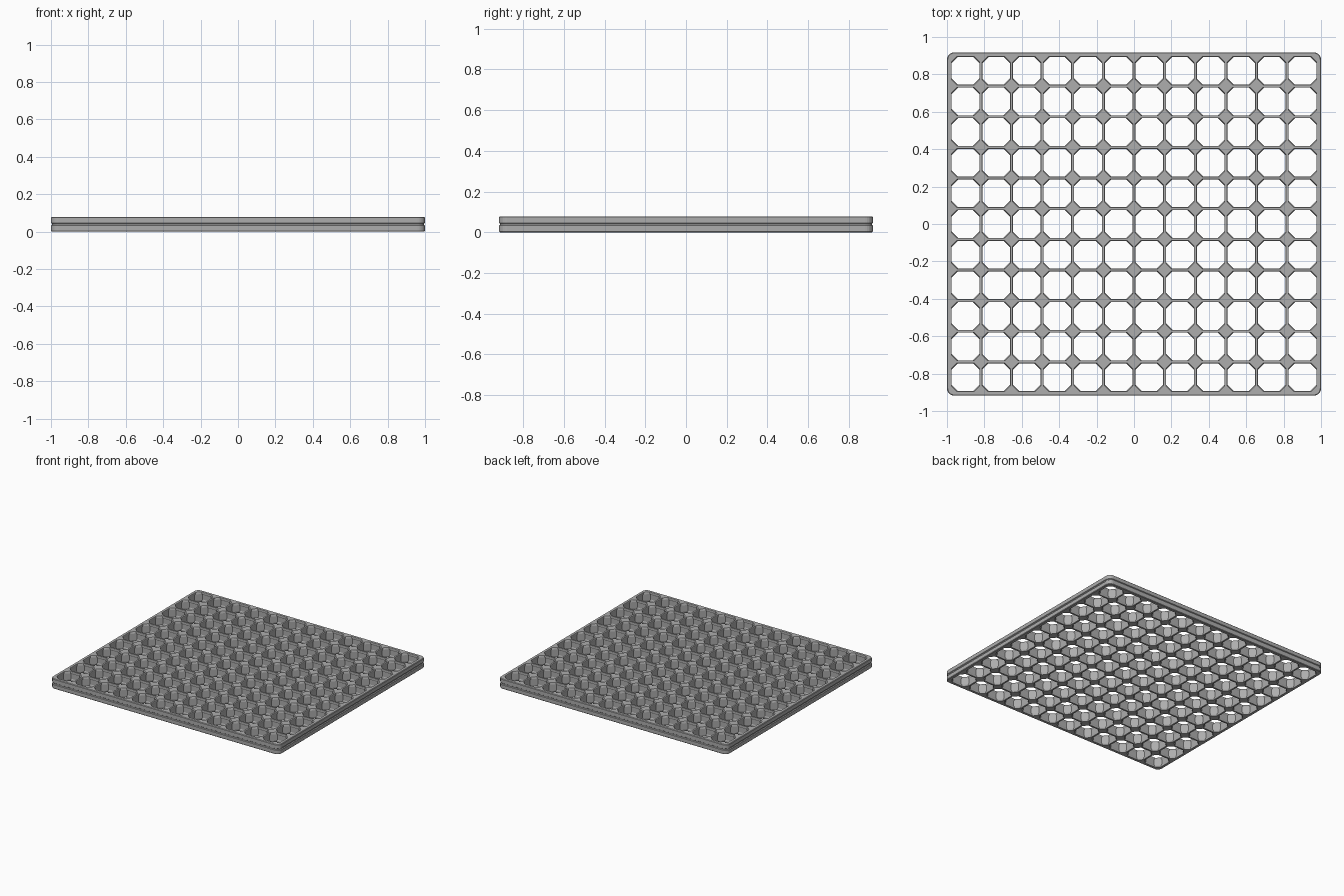
import bpy, bmesh, math

if "Cube" in bpy.data.objects:
    bpy.data.objects.remove(bpy.data.objects["Cube"])

COLS, ROWS, PITCH, H = 12, 11, 0.1638, 0.078
GX, GY = COLS * PITCH / 2, ROWS * PITCH / 2
BORDER = 1.0 - GX

grey = bpy.data.materials.new("plain grey")
grey.use_nodes = True
colour = (0.42, 0.42, 0.42, 1)
grey.diffuse_color = colour
grey.node_tree.nodes["Principled BSDF"].inputs["Base Color"].default_value = colour


def finish(bm, name):
    bmesh.ops.remove_doubles(bm, verts=bm.verts, dist=1e-5)
    bmesh.ops.recalc_face_normals(bm, faces=bm.faces)
    mesh = bpy.data.meshes.new(name)
    bm.to_mesh(mesh)
    bm.free()
    mesh.materials.append(grey)
    obj = bpy.data.objects.new(name, mesh)
    bpy.context.collection.objects.link(obj)
    return obj


def octagon(half, cut):
    a, b = half, half - cut
    return [(a, -b), (a, b), (b, a), (-b, a), (-a, b), (-a, -b), (-b, -a), (b, -a)]


def ring(bm, points, z):
    return [bm.verts.new((x, y, z)) for x, y in points]


def bridge(bm, lower, upper):
    n = len(lower)
    for i in range(n):
        j = (i + 1) % n
        bm.faces.new((lower[i], lower[j], upper[j], upper[i]))


# Grid cell: eight-sided opening with lips, recessed walls and thicker corner posts
bm = bmesh.new()
lower_profile = [(0.0, 0.0755, 0.029), (0.004, 0.074, 0.030),
                 (0.014, 0.074, 0.034), (0.020, 0.077, 0.040)]
profile = lower_profile + [(H - z, h, c) for z, h, c in reversed(lower_profile)]
rings = [ring(bm, octagon(h, c), z) for z, h, c in profile]
for lower, upper in zip(rings, rings[1:]):
    bridge(bm, lower, upper)

# Flat lattice faces around the opening, above and below
half, cut = PITCH / 2, PITCH / 2 - (profile[0][1] - profile[0][2])
for inner, z in ((rings[0], 0), (rings[-1], H)):
    outer = ring(bm, octagon(half, cut), z)
    for i in range(8):
        j = (i + 1) % 8
        face = [outer[i], outer[j], inner[j], inner[i]]
        if i % 2:
            sx = math.copysign(half, outer[i].co.x)
            sy = math.copysign(half, outer[i].co.y)
            face.insert(1, bm.verts.new((sx, sy, z)))
        bm.faces.new(face)
grid = finish(bm, "grid")
grid.location = (PITCH / 2 - GX, PITCH / 2 - GY, 0)
for axis, count in ((0, COLS), (1, ROWS)):
    arr = grid.modifiers.new("repeat", "ARRAY")
    arr.count = count
    arr.use_relative_offset = False
    arr.use_constant_offset = True
    arr.constant_offset_displace = [PITCH if k == axis else 0 for k in range(3)]


def rounded_rect(inset, radius=0.04, steps=6):
    points = []
    for q, (sx, sy) in enumerate(((1, 1), (-1, 1), (-1, -1), (1, -1))):
        cx = sx * (GX + BORDER - radius)
        cy = sy * (GY + BORDER - radius)
        for k in range(steps + 1):
            a = math.pi / 2 * (q + k / steps)
            points.append((cx + (radius - inset) * math.cos(a),
                           cy + (radius - inset) * math.sin(a)))
    return points


# Border: rounded outer rim with a groove around its middle
bm = bmesh.new()
side = [(0.0, 0.004), (0.004, 0.0), (H / 2 - 0.007, 0.0), (H / 2 - 0.003, 0.006),
        (H / 2 + 0.003, 0.006), (H / 2 + 0.007, 0.0), (H - 0.004, 0.0), (H, 0.004)]
rims = [ring(bm, rounded_rect(inset), z) for z, inset in side]
for lower, upper in zip(rims, rims[1:]):
    bridge(bm, lower, upper)

# Flat border strips that meet the grid, fanned at each corner
corners = [(GX, GY), (-GX, GY), (-GX, -GY), (GX, -GY)]
for rim, z in ((rims[0], 0), (rims[-1], H)):
    inner = ring(bm, corners, z)
    per = len(rim) // 4
    for q in range(4):
        arc = rim[q * per:(q + 1) * per]
        for a, b in zip(arc, arc[1:]):
            bm.faces.new((a, b, inner[q]))
        bm.faces.new((arc[-1], rim[(q + 1) * per % len(rim)], inner[(q + 1) % 4], inner[q]))
border = finish(bm, "border")
